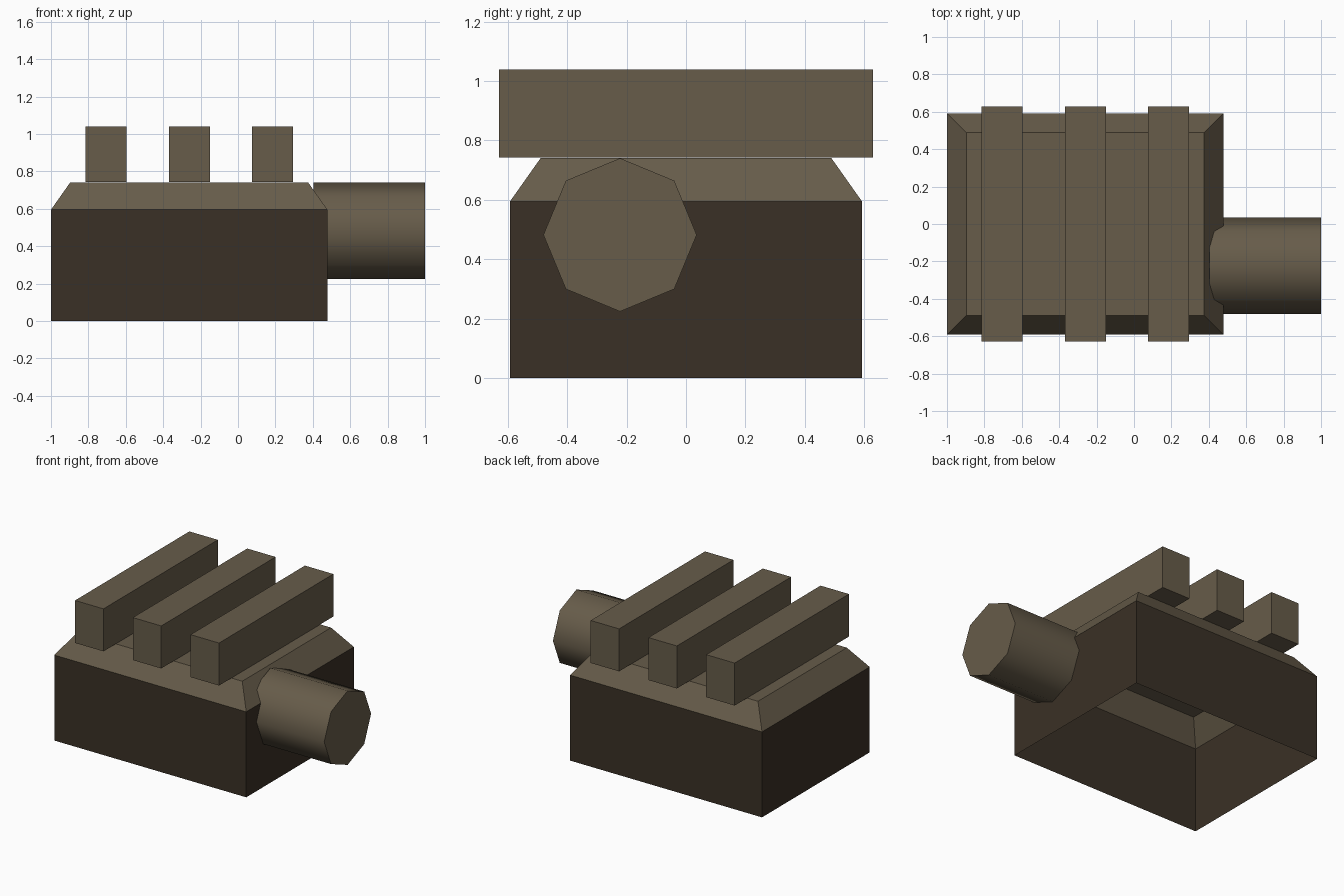
import bpy, bmesh, math
from mathutils import Matrix, Vector

if "Cube" in bpy.data.objects:
    bpy.data.objects.remove(bpy.data.objects["Cube"])


def material(name, rgb):
    m = bpy.data.materials.new(name)
    m.diffuse_color = (*rgb, 1)
    m.use_nodes = True
    m.node_tree.nodes["Principled BSDF"].inputs["Base Color"].default_value = m.diffuse_color
    return m


light = material("light brown", (0.135, 0.107, 0.068))
dark = material("dark brown", (0.042, 0.030, 0.019))


def add(name, bm, *mats):
    mesh = bpy.data.meshes.new(name)
    bm.to_mesh(mesh)
    bm.free()
    for m in mats:
        mesh.materials.append(m)
    ob = bpy.data.objects.new(name, mesh)
    bpy.context.collection.objects.link(ob)
    return ob


def box(bm, x0, x1, y0, y1, z0, z1):
    size = Matrix.Diagonal((x1 - x0, y1 - y0, z1 - z0, 1))
    mid = Matrix.Translation(((x0 + x1) / 2, (y0 + y1) / 2, (z0 + z1) / 2))
    return bmesh.ops.create_cube(bm, size=1, matrix=mid @ size)


# Body: thin shell, open underneath, with a sloped shoulder up to a flat top
bm = bmesh.new()
box(bm, -1, 0.478, -0.592, 0.592, 0, 0.595)
bm.normal_update()
bottom = [f for f in bm.faces if f.normal.z < -0.9]
top = [f for f in bm.faces if f.normal.z > 0.9]
bmesh.ops.delete(bm, geom=bottom, context='FACES_ONLY')
bmesh.ops.inset_region(bm, faces=top, thickness=0.146, depth=0)
for v in top[0].verts:
    v.co.z = 0.741
bm.normal_update()
for f in bm.faces:
    f.material_index = 0 if f.normal.z > 0.2 else 1
add("body", bm, light, dark)

# Three bars lying across the top
for i in range(3):
    x = -0.815 + i * 0.445
    bm = bmesh.new()
    box(bm, x, x + 0.219, -0.629, 0.629, 0.743, 1.039)
    add(f"top_bar_{i + 1}", bm, light)

# Eight-sided barrel sticking out of the right side
bm = bmesh.new()
bmesh.ops.create_cone(
    bm, cap_ends=True, segments=8, radius1=0.258, radius2=0.258, depth=0.595,
    matrix=Matrix.Translation((0.7025, -0.222, 0.482)) @ Matrix.Rotation(math.pi / 2, 4, 'Y'))
barrel = add("barrel", bm, light)
bpy.context.view_layer.objects.active = barrel
barrel.select_set(True)
bpy.ops.object.shade_smooth_by_angle(angle=math.radians(60))
